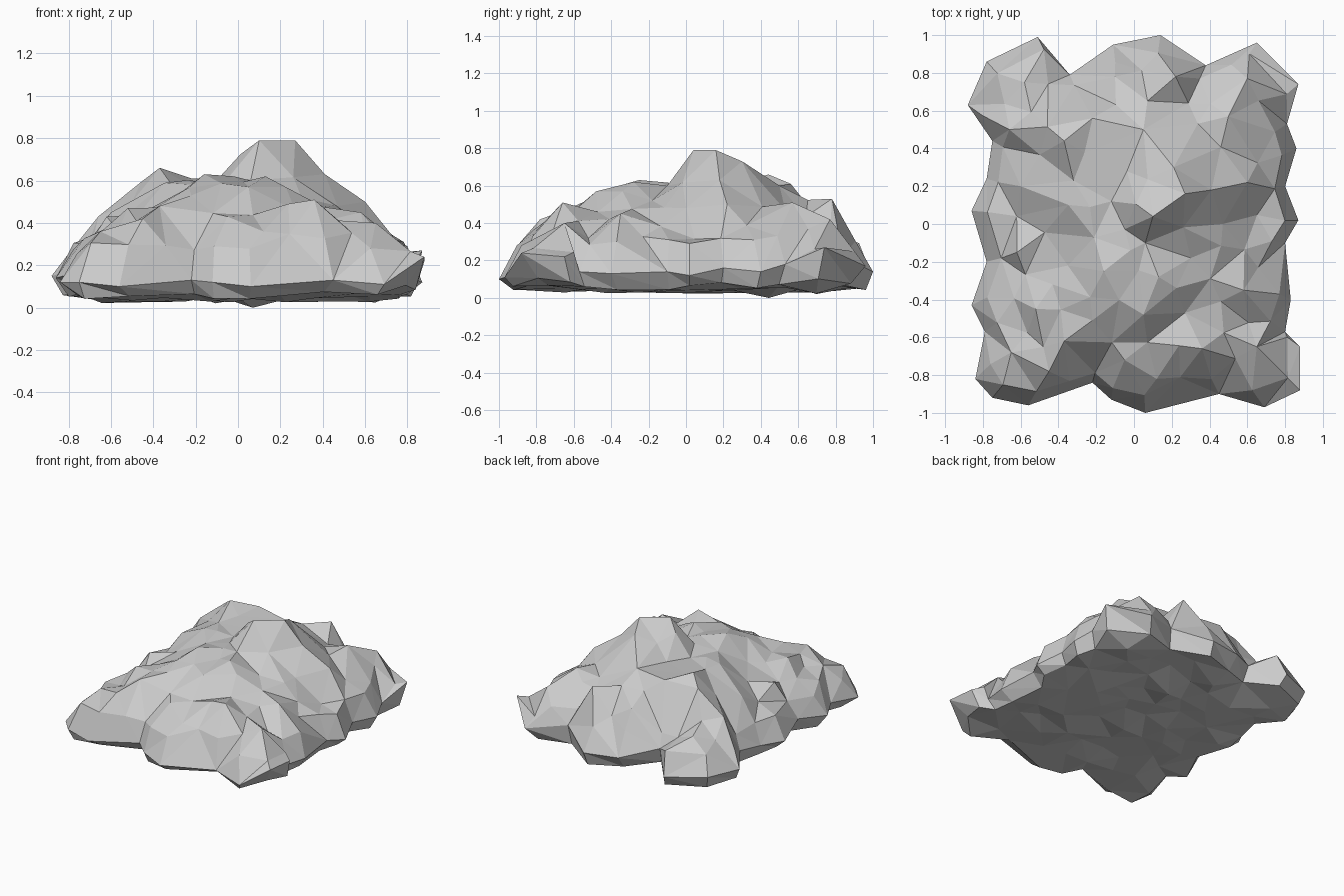
import bpy, bmesh, random
from mathutils import Vector
from mathutils.geometry import delaunay_2d_cdt

if "Cube" in bpy.data.objects:
    bpy.data.objects.remove(bpy.data.objects["Cube"])

random.seed(7)

# Footprint of the rock seen from above
OUTLINE = [
    (-.88, .63), (-.75, .44), (-.78, .24), (-.86, .07), (-.78, -.20), (-.86, -.43), (-.79, -.57),
    (-.84, -.82), (-.75, -.92), (-.56, -.96), (-.22, -.84), (-.12, -.93), (.06, -1.0),
    (.45, -.90), (.69, -.97), (.88, -.88), (.88, -.65), (.80, -.57), (.83, -.40),
    (.80, -.10), (.87, .02), (.80, .20), (.86, .40), (.81, .53), (.87, .74), (.65, .96),
    (.38, .84), (.14, 1.0), (-.11, .95), (-.34, .79), (-.51, .99), (-.78, .86)]

# Rim height along the footprint, in the same order
RIM = [.15, .18, .15, .14, .18, .14, .16, .12, .12, .10, .13, .12, .10, .13, .11, .24,
       .22, .14, .13, .14, .12, .16, .14, .18, .27, .17, .22, .14, .15, .22, .13, .15]

# Main crags on the upper surface
CRAGS = [
    (.10, .04, .79), (.27, .16, .79), (.21, .30, .73), (.41, .18, .63), (.06, -.10, .60),
    (-.16, -.25, .63), (-.02, -.14, .62), (.13, -.28, .62), (-.22, -.51, .53), (.05, -.48, .57),
    (-.37, .44, .66), (-.32, .23, .59), (-.22, .56, .61), (-.66, .50, .43), (-.60, .20, .45),
    (-.62, -.15, .43), (-.35, -.22, .48), (-.52, -.45, .47), (-.37, -.62, .48),
    (-.65, -.68, .36), (.36, -.66, .51), (.27, -.47, .46), (.30, -.18, .52), (.47, 0, .48),
    (.58, -.35, .45), (.65, -.65, .40), (.60, .22, .50), (.50, .57, .51), (.60, .77, .42),
    (.22, .78, .53), (-.10, .78, .45), (.05, .50, .60), (-.58, .75, .36), (-.05, -.72, .43),
    (-.12, .12, .58), (-.45, -.78, .42), (.12, -.82, .36)]


def scatter(points, count, gap, reach, height):
    """Add evenly spaced random points inside the footprint."""
    for _ in range(4000):
        if count == 0:
            break
        x, y = random.uniform(-reach, reach) * .85, random.uniform(-reach, reach)
        if all((x - p.x) ** 2 + (y - p.y) ** 2 > gap * gap for p in points):
            points.append(Vector((x, y, height(x, y))))
            count -= 1


def sheet(bm, verts, ring):
    """Triangulate points inside their bounding ring."""
    flat = [v.co.xy for v in verts]
    _, _, faces, orig, _, _ = delaunay_2d_cdt(flat, [], [list(range(ring))], 1, 1e-5)
    for f in faces:
        ids = [orig[i][0] for i in f if orig[i]]
        if len(set(ids)) == 3:
            bm.faces.new([verts[i] for i in ids])


bm = bmesh.new()
n = len(OUTLINE)

# Rim, shoulder ring and crags of the upper surface
top = [Vector((x, y, z)) for (x, y), z in zip(OUTLINE, RIM)]
for (x, y), z in zip(OUTLINE, RIM):
    k = random.uniform(.90, .94)
    corner = abs(x) > .6 and abs(y) > .6
    top.append(Vector((x * k, y * k, (.26 if corner else .29) + random.uniform(-.02, .05))))
top += [Vector(c) for c in CRAGS]
known = list(top)


def ground(x, y):
    """Height blended from the nearby crags, slightly roughened."""
    total = weight = 0
    for p in known:
        w = ((p.x - x) ** 2 + (p.y - y) ** 2 + 1e-4) ** -2
        total += w * p.z
        weight += w
    return total / weight + random.uniform(-.02, .03)


scatter(top, 50, .11, .85, ground)
top_v = [bm.verts.new(p) for p in top]
sheet(bm, top_v, n)

# Undercut ring and uneven underside
low = []
for (x, y), z in zip(OUTLINE, RIM):
    k = random.uniform(.90, .97)
    low.append(Vector((x * k, y * k, z * .3 + random.uniform(.0, .04))))
scatter(low, 55, .15, .85, lambda x, y: random.uniform(.02, .075))
low[-1].z = 0
low_v = [bm.verts.new(p) for p in low]
sheet(bm, low_v, n)

# Side band joining rim and undercut
for i in range(n):
    j = (i + 1) % n
    bm.faces.new((top_v[i], low_v[i], low_v[j]))
    bm.faces.new((top_v[i], low_v[j], top_v[j]))

bmesh.ops.recalc_face_normals(bm, faces=bm.faces)
mesh = bpy.data.meshes.new("rock")
bm.to_mesh(mesh)
bm.free()
rock = bpy.data.objects.new("rock", mesh)
bpy.context.collection.objects.link(rock)
